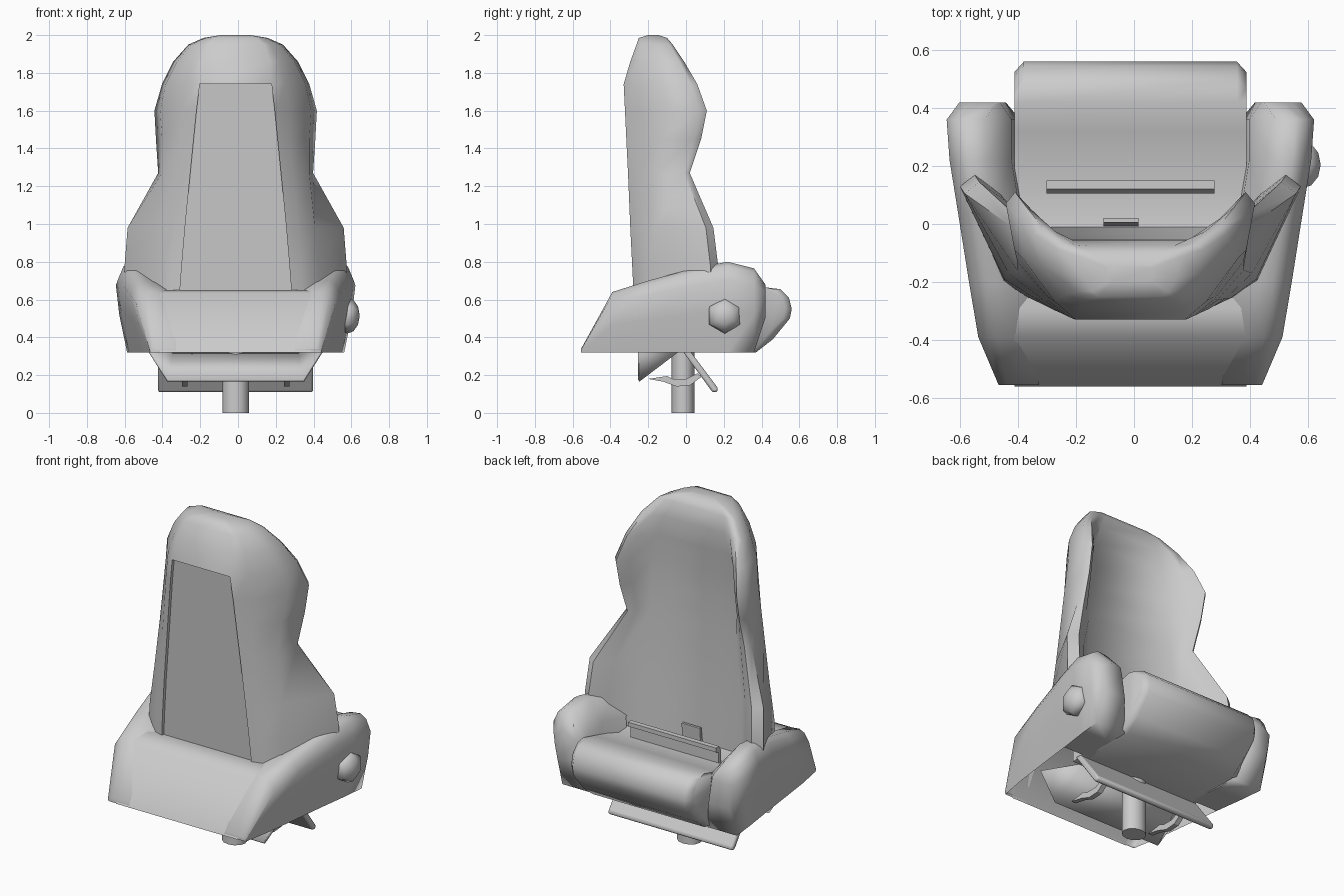
import bpy, bmesh
from math import radians
from mathutils import Vector

cube = bpy.data.objects.get("Cube")
if cube:
    bpy.data.objects.remove(cube)

MID = -.0125  # centre line of the seat; the knob reaches further out on one side

grey = bpy.data.materials.new("seat grey")
grey.use_nodes = True
colour = (0.6, 0.6, 0.6, 1)
grey.diffuse_color = colour
grey.node_tree.nodes["Principled BSDF"].inputs["Base Color"].default_value = colour


def finish(name, bm, angle=40):
    bmesh.ops.recalc_face_normals(bm, faces=bm.faces)
    mesh = bpy.data.meshes.new(name)
    bm.to_mesh(mesh)
    bm.free()
    mesh.materials.append(grey)
    ob = bpy.data.objects.new(name, mesh)
    ob.location.x = MID
    bpy.context.collection.objects.link(ob)
    bpy.ops.object.select_all(action='DESELECT')
    ob.select_set(True)
    bpy.context.view_layer.objects.active = ob
    bpy.ops.object.shade_smooth_by_angle(angle=radians(angle))
    return ob


def loft(rings, solid=True):
    """Skin a row of equal-length rings; a solid has closed rings and end caps."""
    bm = bmesh.new()
    rows = [[bm.verts.new(p) for p in ring] for ring in rings]
    n = len(rows[0])
    for a, b in zip(rows, rows[1:]):
        for i in range(n if solid else n - 1):
            j = (i + 1) % n
            bm.faces.new((a[i], a[j], b[j], b[i]))
    if solid:
        bm.faces.new(rows[0])
        bm.faces.new(rows[-1])
    return bm


def extrude_x(name, profile, x0, x1, angle=40, bevel=0):
    """Extrude a (y, z) profile between two x positions."""
    ob = finish(name, loft([[(x, y, z) for y, z in profile] for x in (x0, x1)]), angle)
    if bevel:
        mod = ob.modifiers.new("rounding", 'BEVEL')
        mod.width = bevel
        mod.segments = 2


# Seat cushion with rolled lip, its front corners chamfered
cushion = [
    (-.05, .32), (-.05, .61), (.1, .58), (.32, .64), (.42, .665),
    (.5, .655), (.545, .61), (.56, .55), (.55, .5), (.46, .39), (.37, .32)]
rings = []
for x in (-.4, -.368, .368, .4):
    trim = .035 if abs(x) > .39 else 0
    rings.append([(x, y - trim * (y > .45), z + trim * .5 * (y > .36 and z < .5))
                  for y, z in cushion])
finish("seat_cushion", loft(rings), 70)

# Open shell behind the cushion
shell = [(-.56, .32), (-.39, .635), (-.29, .65), (-.05, .61)]
finish("rear_shell", loft([[(x, y, z) for y, z in shell] for x in (.4, -.4)], False), 70)

# Side bolsters: y, inner x, outer x, top z, bottom z
bolster_rows = [
    (-.555, .3, .455, .34, .32), (-.39, .3, .525, .64, .32), (-.2, .32, .557, .7, .32),
    (.04, .35, .595, .765, .32), (.22, .38, .624, .8, .32), (.36, .38, .634, .765, .32),
    (.42, .43, .59, .68, .5)]
for side, label in ((1, "left"), (-1, "right")):
    rings = []
    for y, xi, xo, zt, zb in bolster_rows:
        h = zt - zb
        flare = .06 * h / .45
        inner_drop = .12 if y < 0 else .25
        ring = [(xi, zb), (xo - flare, zb), (xo - flare * .3, zb + .45 * h),
                (xo, zt - .2 * h), (xo - .03, zt - .05 * h), (xo - .065, zt),
                (xo - .13, zt - .02 * h), (min(xi + .03, xo - .14), zt - inner_drop * h)]
        rings.append([(side * x, y, z) for x, z in ring])
    bm = loft(rings)
    # The rear part is hollow: open its floor and its inner wall
    bm.normal_update()
    hollow = []
    for f in bm.faces:
        c = f.calc_center_median()
        inner = all(abs(v.co.x) < .39 for v in f.verts) and abs(f.normal.x) > .6
        if c.y < -.05 and (inner or all(v.co.z < .325 for v in f.verts)):
            hollow.append(f)
    bmesh.ops.delete(bm, geom=hollow, context='FACES')
    finish(label + "_bolster", bm, 75)

# Backrest: z, back y, panel x, corner x, corner y, tip x, tip y, pad x, pad y
back_rows = [
    (.58, -.275, .3, .44, -.2, .59, .17, .34, -.01),
    (.78, -.285, .285, .435, -.19, .588, .17, .335, -.02),
    (.98, -.295, .268, .42, -.17, .572, .145, .32, -.035),
    (1.27, -.307, .24, .39, -.16, .41, .02, .285, -.05),
    (1.45, -.316, .222, .39, -.13, .422, .08, .28, -.06),
    (1.6, -.323, .207, .4, -.09, .43, .11, .27, -.06),
    (1.74, -.33, .19, .37, -.12, .39, .06, .24, -.06),
    (1.86, -.295, .18, .31, -.14, .33, -.01, .2, -.055),
    (1.95, -.262, .15, .235, -.17, .25, -.07, .15, -.075),
    (1.985, -.25, .11, .16, -.19, .17, -.1, .1, -.1),
    (2.0, -.2, .06, .08, -.18, .08, -.145, .05, -.145)]
rings = []
for z, yb, xp, xm, ym, xt, yt, xf, yf in back_rows:
    half = [(xp, yb), (xp + (xm - xp) * .4, yb + (ym - yb) * .3), (xm, ym),
            (xt, yt - (yt - yb) * .09), (xt - .2 * (xt - xf), yt),
            (xt - .55 * (xt - xf), yt - .35 * (yt - yf)), (xf, yf)]
    rings.append([(x, y, z) for x, y in half] + [(-x, y, z) for x, y in reversed(half)])
bm = loft(rings)

# Recessed panel in the rear of the backrest
panel = [f for f in bm.faces if len(f.verts) == 4
         and max(v.co.z for v in f.verts) < 1.75
         and f.calc_center_median().y < -.25
         and abs(f.calc_center_median().x) < .01]
grown = bmesh.ops.extrude_face_region(bm, geom=panel)
bmesh.ops.delete(bm, geom=panel, context='FACES')
bmesh.ops.translate(bm, vec=Vector((0, .02, 0)),
                    verts=[v for v in grown["geom"] if isinstance(v, bmesh.types.BMVert)])
finish("backrest", bm, 55)

# Scoop below the cushion: a sloping sheet with two flanks, open to the rear
sheet = [(.46, -.25, .33), (.36, -.25, .17), (-.36, -.25, .17), (-.46, -.25, .33)]
bm = bmesh.new()
top_l, low_l, low_r, top_r = [bm.verts.new(p) for p in sheet]
fore_l, fore_r = [bm.verts.new((x, -.04, .33)) for x in (.33, -.33)]
bm.faces.new((low_l, low_r, fore_r, fore_l))
bm.faces.new((top_l, low_l, fore_l))
bm.faces.new((low_r, top_r, fore_r))
scoop = finish("under_scoop", bm, 25)
mod = scoop.modifiers.new("thickness", 'SOLIDIFY')
mod.thickness = .012
mod.offset = 0

# Sloping adjustment bar and its two hooks
extrude_x("adjustment_bar", [(-.02, .33), (.02, .33), (.17, .13), (.165, .11), (.14, .11)],
          -.41, .41, 30, .01)
hook = [(-.2, .18), (-.12, .165), (-.05, .14), (.02, .145), (.08, .19), (.06, .21),
        (0, .18), (-.07, .18), (-.1, .195)]
for side, label in ((1, "left"), (-1, "right")):
    extrude_x(label + "_hook", hook, side * .27 - .015, side * .27 + .015, 30)

# Pedestal post
bm = bmesh.new()
bmesh.ops.create_cone(bm, cap_ends=True, segments=12, radius1=.07, radius2=.07, depth=.36)
for v in bm.verts:
    v.co = Vector((v.co.x, v.co.y * .87 - .015, v.co.z + .18))
finish("pedestal_post", bm)

# Recline knob
bm = bmesh.new()
bmesh.ops.create_uvsphere(bm, u_segments=6, v_segments=6, radius=1)
for v in bm.verts:
    v.co = Vector((.592 + v.co.z * .065, .205 + v.co.x * .095, .515 + v.co.y * .095))
finish("recline_knob", bm, 60)

# Bar across the cushion and the small strap behind it
extrude_x("cushion_bar", [(.105, .56), (.105, .66), (.12, .685), (.15, .685), (.15, .66),
                          (.125, .65), (.125, .56)], -.29, .29, 30)
extrude_x("strap", [(-.01, .58), (.005, .7), (.02, .7), (.01, .58)], -.092, .028, 30)
